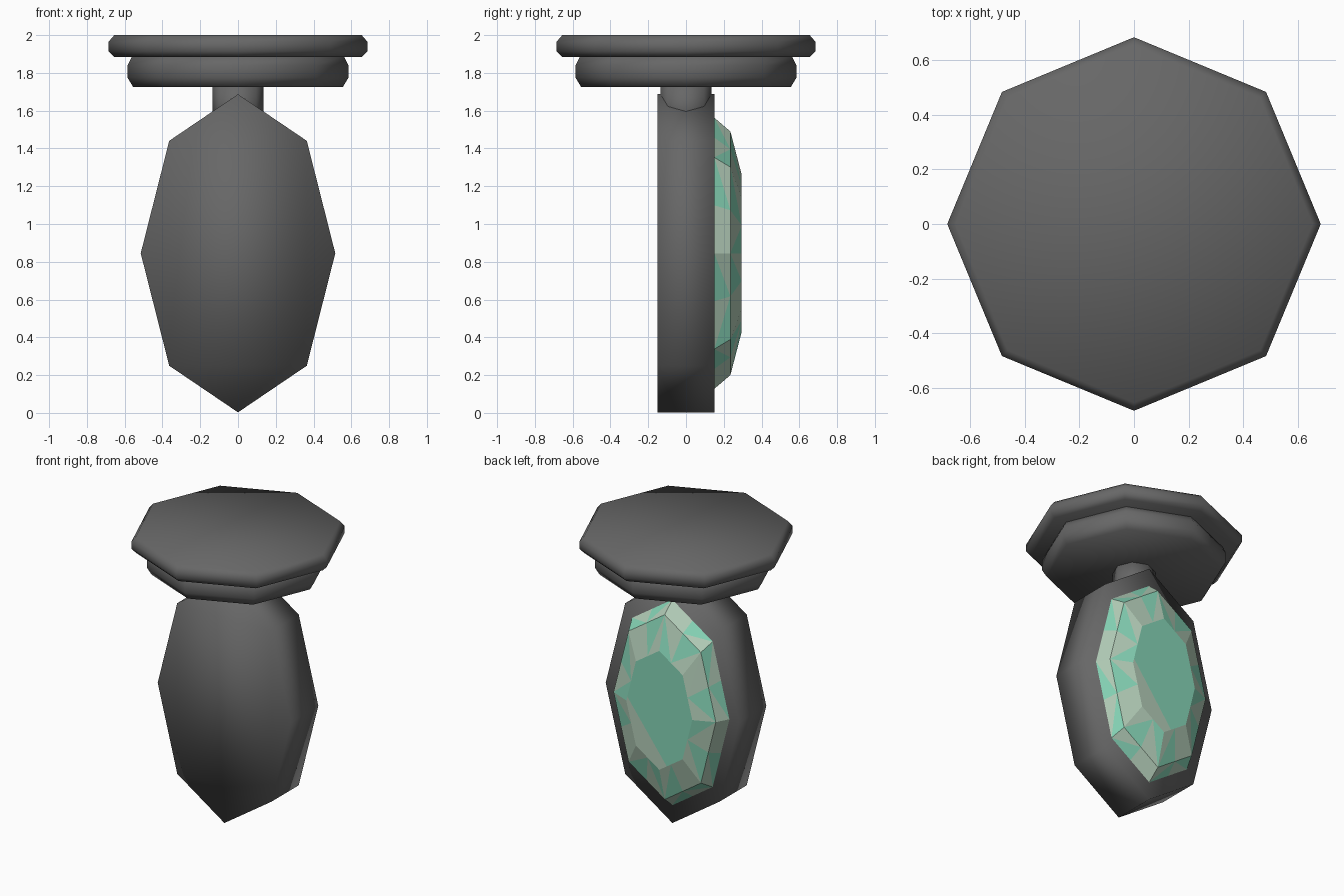
import bpy, bmesh, math

if "Cube" in bpy.data.objects:
    bpy.data.objects.remove(bpy.data.objects["Cube"])

def material(name, rgb):
    m = bpy.data.materials.new(name)
    m.diffuse_color = (*rgb, 1)
    m.use_nodes = True
    m.node_tree.nodes["Principled BSDF"].inputs["Base Color"].default_value = m.diffuse_color
    return m

dark = material("dark_grey", (0.135, 0.135, 0.135))
teal = material("teal_green", (0.24, 0.66, 0.47))
pale = material("pale_grey_green", (0.45, 0.61, 0.48))

MID = 0.845  # height of the centre of the body

def upright(a, rx, rz, h):
    """Ring point around the z axis."""
    return (rx * math.cos(a), rz * math.sin(a), h)

def facing(a, rx, rz, h):
    """Ring point around the y axis."""
    return (rx * math.sin(a), h, MID + rz * math.cos(a))

def ring_points(place, ring, n=8):
    return [place(2 * math.pi * i / n, *ring) for i in range(n)]

def finish(name, bm, mats, smooth):
    bmesh.ops.recalc_face_normals(bm, faces=bm.faces)
    for f in bm.faces:
        f.smooth = smooth
    me = bpy.data.meshes.new(name)
    bm.to_mesh(me)
    bm.free()
    for m in mats:
        me.materials.append(m)
    ob = bpy.data.objects.new(name, me)
    bpy.context.collection.objects.link(ob)
    return ob

def loft(name, place, rings):
    """Closed eight-sided solid through rings of (radius, radius, offset)."""
    bm = bmesh.new()
    loops = [[bm.verts.new(p) for p in ring_points(place, r)] for r in rings]
    for lo, hi in zip(loops, loops[1:]):
        for i in range(8):
            j = (i + 1) % 8
            bm.faces.new((lo[i], lo[j], hi[j], hi[i]))
    bm.faces.new(loops[0])
    bm.faces.new(loops[-1])
    return finish(name, bm, [dark], True)

# Stacked octagonal plates with chamfered rims, and the neck
loft("top_plate", upright, [(r, r, z) for r, z in
     ((0.655, 1.885), (0.685, 1.915), (0.685, 1.965), (0.655, 2.0))])
loft("lower_plate", upright, [(r, r, z) for r, z in
     ((0.555, 1.725), (0.585, 1.775), (0.585, 1.84), (0.56, 1.89))])
loft("neck", upright, [(0.135, 0.135, 1.5), (0.135, 0.135, 1.74)])

# Flat elongated octagonal body
loft("body", facing, [(0.515, 0.842, -0.15), (0.515, 0.842, 0.15)])

# Faceted gem on the back: girdle and crown facets carry alternating streaks
bm = bmesh.new()
rings = [(0.44, 0.7175, 0.15), (0.395, 0.645, 0.235), (0.255, 0.415, 0.295)]
loops = [[bm.verts.new(p) for p in ring_points(facing, r)] for r in rings]
for k in range(2):
    lo, hi = loops[k], loops[k + 1]
    for i in range(8):
        j = (i + 1) % 8
        mid = bm.verts.new(hi[i].co.lerp(hi[j].co, 0.5))
        low = bm.verts.new(lo[i].co.lerp(lo[j].co, 0.5))
        for tri, mat in (((lo[i], low, mid), 0), ((low, lo[j], mid), 1),
                         ((lo[i], mid, hi[i]), 1), ((lo[j], hi[j], mid), (i + k) % 2)):
            bm.faces.new(tri).material_index = mat

# Gem table, cut along a diagonal into two tones
table = bm.faces.new(loops[2])
cut = bmesh.ops.bisect_plane(
    bm, geom=[table] + list(table.edges) + list(table.verts),
    plane_co=(0.25, 0.295, 0.88), plane_no=(0.8, 0, -0.6))
for f in bm.faces:
    c = f.calc_center_median()
    if c.y > 0.294:
        f.material_index = int(0.8 * (c.x - 0.25) - 0.6 * (c.z - 0.88) > 0)
finish("gem", bm, [teal, pale], False)
